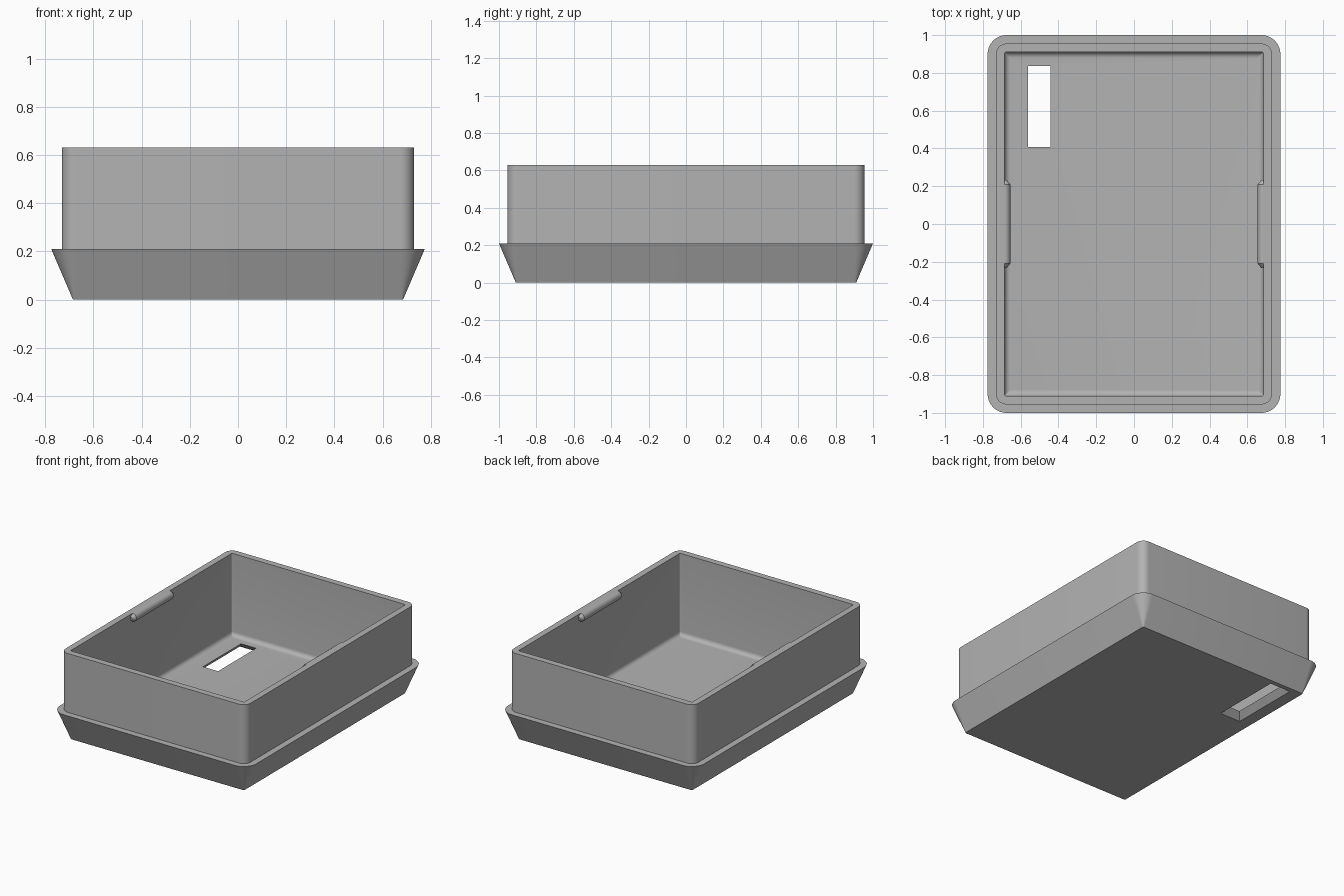
import bpy, bmesh, math

old = bpy.data.objects.get("Cube")
if old:
    bpy.data.objects.remove(old, do_unlink=True)

grey = bpy.data.materials.new("plain grey")
grey.use_nodes = True
COLOUR = (0.45, 0.45, 0.45, 1)
grey.diffuse_color = COLOUR
grey.node_tree.nodes["Principled BSDF"].inputs["Base Color"].default_value = COLOUR


def rounded_rect(hx, hy, r, z, steps=10):
    """Counter-clockwise ring of points with rounded corners."""
    points = []
    for k, (sx, sy) in enumerate([(1, 1), (-1, 1), (-1, -1), (1, -1)]):
        for i in range(steps + 1):
            a = math.pi / 2 * (k + i / steps)
            points.append((sx * (hx - r) + r * math.cos(a),
                           sy * (hy - r) + r * math.sin(a), z))
    return points


def loft(name, rings):
    """Skin a stack of equal rings and close both ends."""
    bm = bmesh.new()
    loops = [[bm.verts.new(p) for p in ring] for ring in rings]
    n = len(loops[0])
    for a, b in zip(loops, loops[1:]):
        for i in range(n):
            j = (i + 1) % n
            bm.faces.new((a[i], a[j], b[j], b[i]))
    bm.faces.new(loops[0][::-1])
    bm.faces.new(loops[-1])
    bmesh.ops.recalc_face_normals(bm, faces=bm.faces)
    mesh = bpy.data.meshes.new(name)
    bm.to_mesh(mesh)
    bm.free()
    mesh.materials.append(grey)
    obj = bpy.data.objects.new(name, mesh)
    bpy.context.collection.objects.link(obj)
    return obj


def activate(obj):
    bpy.ops.object.select_all(action='DESELECT')
    obj.select_set(True)
    bpy.context.view_layer.objects.active = obj


def smooth(obj):
    activate(obj)
    bpy.ops.object.shade_smooth_by_angle(angle=math.radians(30))


# Open box: flared foot, ledge, upright wall, rim, cavity with filleted floor
FLOOR, FILLET, HX, HY = 0.045, 0.03, 0.685, 0.91
rings = [rounded_rect(HX, HY, 0.008, 0),
         rounded_rect(0.775, 1.0, 0.1, 0.21),
         rounded_rect(0.73, 0.955, 0.055, 0.21),
         rounded_rect(0.73, 0.955, 0.055, 0.63),
         rounded_rect(HX, HY, 0.008, 0.63)]
for i in range(7):
    a = math.pi / 2 * i / 6
    inset = FILLET * (1 - math.cos(a))
    rings.append(rounded_rect(HX - inset, HY - inset, 0.006,
                              FLOOR + FILLET * (1 - math.sin(a))))
box = loft("box_shell", rings)


# Slot through the floor, widening towards the underside
def rect(x0, x1, y0, y1, z):
    return [(x0, y0, z), (x1, y0, z), (x1, y1, z), (x0, y1, z)]


wide, narrow = (-0.60, -0.437, 0.365, 0.877), (-0.562, -0.443, 0.408, 0.837)
cutter = loft("slot_cutter", [rect(*wide, -0.03), rect(*wide, 0),
                              rect(*narrow, FLOOR), rect(*narrow, 0.1)])
cutter.hide_render = True
cut = box.modifiers.new("slot", 'BOOLEAN')
cut.operation = 'DIFFERENCE'
cut.solver = 'EXACT'
cut.object = cutter
activate(box)
bpy.ops.object.modifier_apply(modifier=cut.name)
bpy.data.objects.remove(cutter, do_unlink=True)
smooth(box)

# Half-round catch along the top of each long inner wall
for side, name in ((1, "left_catch"), (-1, "right_catch")):
    profile = [(-0.232, 0.012), (-0.21, 0.03), (0.21, 0.03), (0.232, 0.012)]
    catch = loft(name, [[(side * HX + r * math.cos(t * math.pi / 12), y,
                          0.6 + r * math.sin(t * math.pi / 12))
                         for t in range(24)] for y, r in profile])
    smooth(catch)
